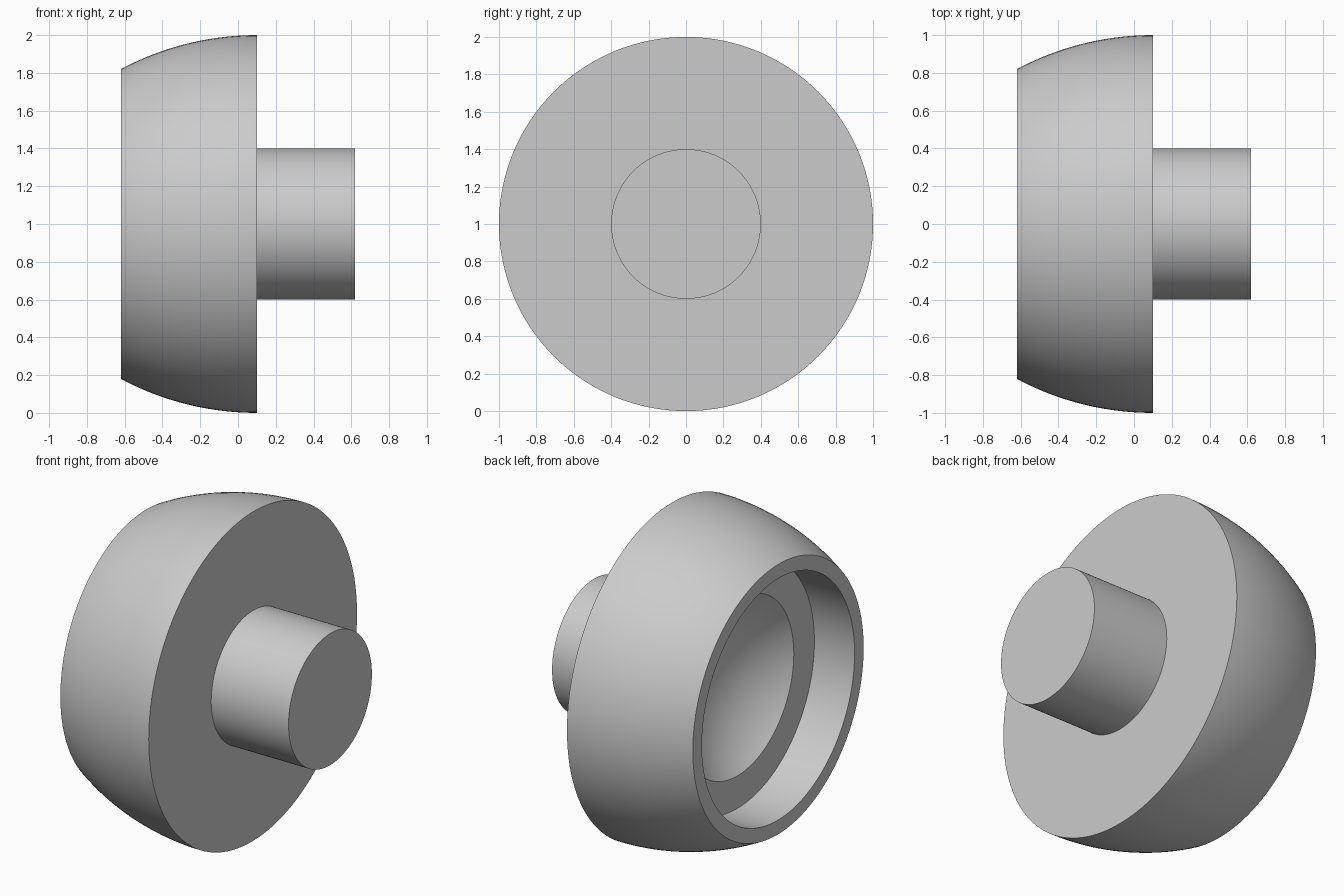
import bpy, bmesh, math
from mathutils import Matrix

old = bpy.data.objects.get("Cube")
if old:
    bpy.data.objects.remove(old)

SEGMENTS = 128

# Plain grey finish
grey = bpy.data.materials.new("plain grey")
grey.use_nodes = True
colour = (0.6, 0.6, 0.6, 1)
grey.diffuse_color = colour
grey.node_tree.nodes["Principled BSDF"].inputs["Base Color"].default_value = colour


def arc(cx, cr, radius, a0, a1, steps):
    """Arc points as (x, radius); angles in radians from the +x axis."""
    angles = [a0 + (a1 - a0) * i / steps for i in range(steps + 1)]
    return [(cx + radius * math.cos(a), cr + radius * math.sin(a)) for a in angles]


def lathe(name, profile):
    """Spin an (x, radius) profile around the horizontal axis at z = 1."""
    bm = bmesh.new()
    verts = [bm.verts.new((x, 0, r)) for x, r in profile]
    edges = [bm.edges.new(pair) for pair in zip(verts, verts[1:])]
    bmesh.ops.spin(bm, geom=verts + edges, cent=(0, 0, 0), axis=(1, 0, 0),
                   angle=math.tau, steps=SEGMENTS, use_merge=True)
    bmesh.ops.remove_doubles(bm, verts=bm.verts, dist=1e-4)
    bmesh.ops.recalc_face_normals(bm, faces=bm.faces)
    bmesh.ops.transform(bm, matrix=Matrix.Translation((0, 0, 1)), verts=bm.verts)
    mesh = bpy.data.meshes.new(name)
    bm.to_mesh(mesh)
    bm.free()
    mesh.materials.append(grey)
    obj = bpy.data.objects.new(name, mesh)
    bpy.context.collection.objects.link(obj)
    bpy.ops.object.select_all(action="DESELECT")
    obj.select_set(True)
    bpy.context.view_layer.objects.active = obj
    bpy.ops.object.shade_smooth_by_angle(angle=math.radians(25))
    return obj


BACK, RIM, STEP, END = 0.1, -0.62, -0.35, 0.62
STEM_R, BOWL_R, RECESS_R = 0.4, 0.535, 0.733

# Domed outer skin, from the widest edge to the rim
dome_r = 1.53
dome = arc(BACK, 1 - dome_r, dome_r, math.pi / 2,
           math.pi / 2 + math.asin((BACK - RIM) / dome_r), 20)

# Shallow spherical bowl at the bottom of the stepped recess
half = math.radians(45)
bowl_r = BOWL_R / math.sin(half)
bowl = arc(STEP - bowl_r * math.cos(half), 0, bowl_r, half, 0, 20)

# Cap, recess and stem in one turned body
lathe("turned_knob", [(END, 0), (END, STEM_R), (BACK, STEM_R)] + dome
      + [(RIM, RECESS_R), (STEP, RECESS_R)] + bowl)
